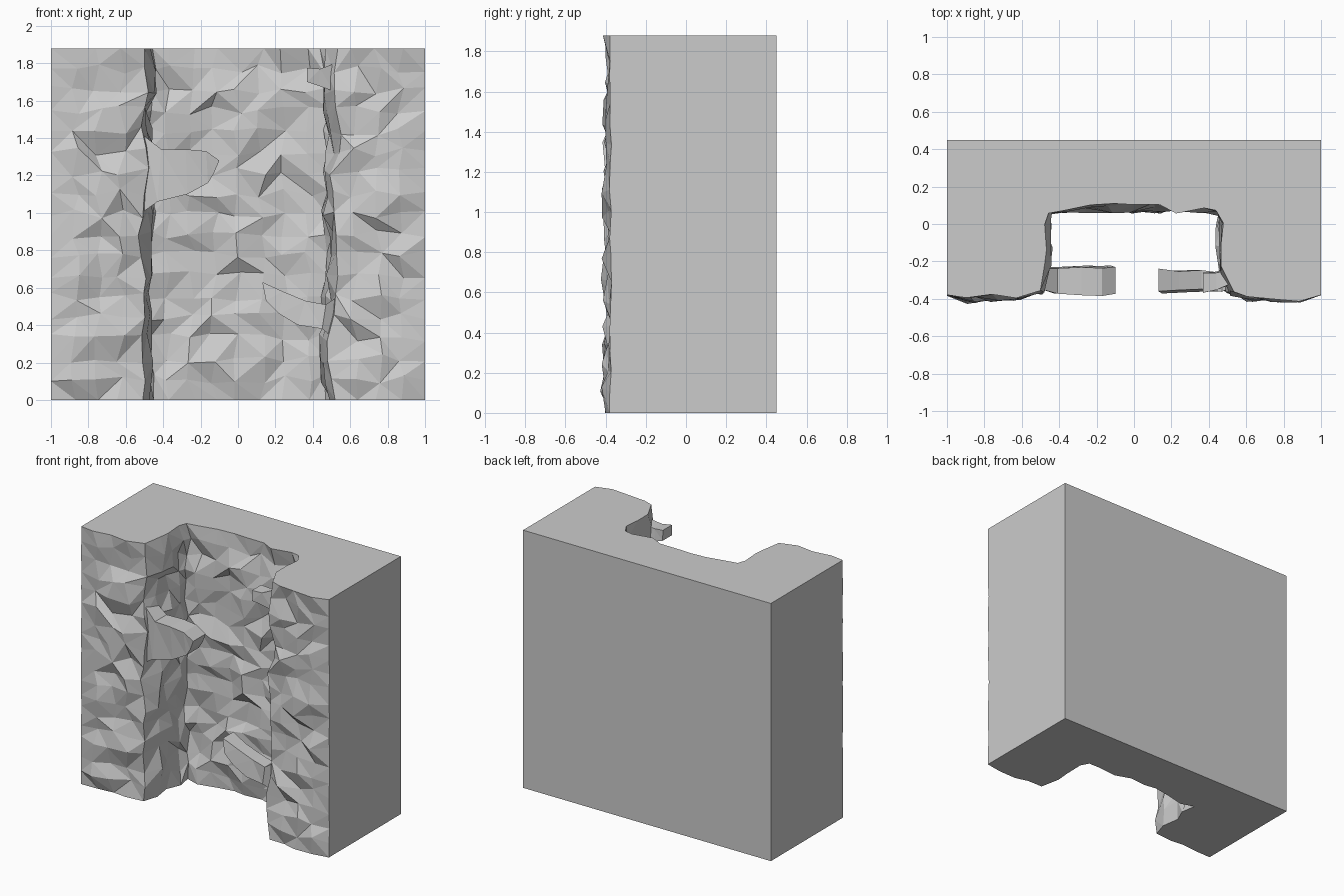
import bpy, bmesh, random
from mathutils import Vector

if "Cube" in bpy.data.objects:
    bpy.data.objects.remove(bpy.data.objects["Cube"])

random.seed(7)
H, BACK, ROWS = 1.88, 0.45, 17

# sideways wander of the chimney walls: (height, x shift)
LEFT_WANDER = [(0, .0), (.3, -.01), (.65, .01), (.9, -.03), (1.05, 0), (1.3, .02), (1.45, -.03), (1.65, .02), (1.88, -.01)]
RIGHT_WANDER = [(0, .02), (.3, -.03), (.55, .03), (.85, .03), (1.2, -.01), (1.4, .06), (1.65, .01), (1.88, .03)]


def lerp_table(table, z):
    for (z0, v0), (z1, v1) in zip(table, table[1:]):
        if z <= z1:
            return v0 + (v1 - v0) * (z - z0) / (z1 - z0)
    return table[-1][1]


def finish(bm, name):
    bmesh.ops.recalc_face_normals(bm, faces=bm.faces)
    me = bpy.data.meshes.new(name)
    bm.to_mesh(me)
    bm.free()
    ob = bpy.data.objects.new(name, me)
    bpy.context.collection.objects.link(ob)
    return ob


def path_points():
    # plan outline of the rock front with its deep chimney, left to right
    corners = [(-1, -.375), (-.5, -.345), (-.5, .115), (.5, .115), (.5, -.355), (1, -.37)]
    pts = []
    for (a, b), n in zip(zip(corners, corners[1:]), (4, 4, 8, 4, 4)):
        a, b = Vector(a), Vector(b)
        pts += [a.lerp(b, i / n) for i in range(n)]
    return pts + [Vector(corners[-1])]


def rock_wall():
    bm = bmesh.new()
    pts = path_points()
    last = len(pts) - 1
    rows = []
    for r in range(ROWS + 1):
        row = []
        for i, p in enumerate(pts):
            d = (pts[min(i + 1, last)] - pts[max(i - 1, 0)]).normalized()
            out = Vector((d.y, -d.x))
            z = H * r / ROWS
            q = p.copy()
            # facets bulge outward by uneven amounts
            if i in (0, last):
                q.y -= random.uniform(0, .012)
            elif i in (4, 20):
                q.y -= random.uniform(0, .035)
                q.x += random.uniform(-.01, .01)
            else:
                q += out * random.uniform(0, .06) + d * random.uniform(-.025, .025)
            if i in (8, 16):
                q += out * .025
            if 4 <= i <= 7:
                q.x += lerp_table(LEFT_WANDER, z) * (8 - i) / 4
            if 17 <= i <= 20:
                q.x += lerp_table(RIGHT_WANDER, z) * (i - 16) / 4
            if 0 < r < ROWS:
                z += random.uniform(-.025, .025)
            row.append(bm.verts.new((q.x, q.y, z)))
        rows.append(row)
    for lo, hi in zip(rows, rows[1:]):
        for i in range(last):
            a, b, c, d = lo[i], lo[i + 1], hi[i + 1], hi[i]
            tris = random.choice((((a, b, c), (a, c, d)), ((a, b, d), (b, c, d))))
            for t in tris:
                bm.faces.new(t)
    # flat sides, back, top and bottom
    bl, br = (bm.verts.new((x, BACK, 0)) for x in (-1, 1))
    tl, tr = (bm.verts.new((x, BACK, H)) for x in (-1, 1))
    bm.faces.new([bl, br, tr, tl])
    bm.faces.new([bl] + [r[0] for r in rows] + [tl])
    bm.faces.new([br] + [r[-1] for r in rows] + [tr])
    bm.faces.new(rows[0] + [br, bl])
    bm.faces.new(rows[-1] + [tr, tl])
    bm.normal_update()
    bmesh.ops.triangulate(bm, faces=[f for f in bm.faces if len(f.verts) > 4],
                          ngon_method='EAR_CLIP')
    return finish(bm, "rock_wall")


def spur(name, upper, lower, y0, y1):
    # overhanging rock horn: four-sided loft from buried root to tip
    bm = bmesh.new()
    rings = []
    for k, ((xu, zu), (xl, zl)) in enumerate(zip(upper, lower)):
        front = y0 + max(0, 2 - k) * .035
        j = lambda: random.uniform(-.012, .012)
        rings.append([bm.verts.new((x, y + j(), z)) for x, y, z in
                      ((xu, front, zu), (xl, front, zl), (xl, y1, zl), (xu, y1, zu))])
    for a, b in zip(rings, rings[1:]):
        for i in range(4):
            bm.faces.new((a[i], a[(i + 1) % 4], b[(i + 1) % 4], b[i]))
    bm.faces.new(rings[0])
    bm.faces.new(rings[-1])
    bm.normal_update()
    bmesh.ops.triangulate(bm, faces=bm.faces)
    return finish(bm, name)


rock_wall()
spur("left_spur",
     [(-.60, 1.44), (-.50, 1.41), (-.41, 1.34), (-.28, 1.34), (-.17, 1.33), (-.10, 1.28)],
     [(-.60, .98), (-.50, 1.01), (-.43, 1.06), (-.27, 1.10), (-.16, 1.16), (-.13, 1.21)],
     -.375, -.23)
spur("right_spur",
     [(.62, .62), (.53, .55), (.47, .51), (.36, .53), (.24, .58), (.13, .63)],
     [(.62, .26), (.51, .33), (.45, .38), (.32, .40), (.22, .46), (.15, .53)],
     -.36, -.25)
spur("upper_spur",
     [(.60, 1.85), (.52, 1.80), (.44, 1.77), (.37, 1.775)],
     [(.60, 1.58), (.51, 1.65), (.43, 1.68), (.37, 1.70)],
     -.36, -.25)
